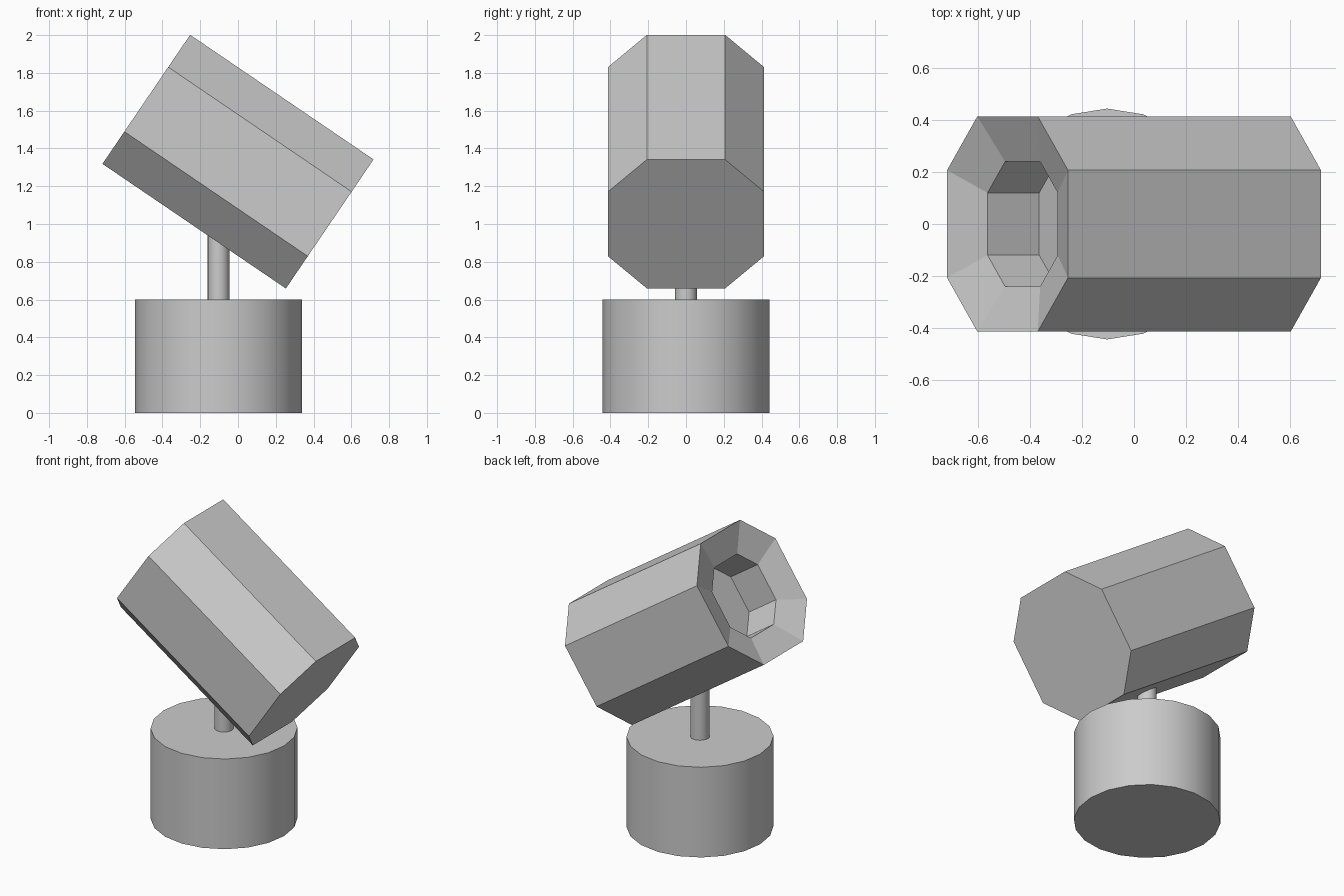
import bpy, bmesh, math
from mathutils import Matrix

if "Cube" in bpy.data.objects:
    bpy.data.objects.remove(bpy.data.objects["Cube"])


def add_object(name, bm):
    bmesh.ops.recalc_face_normals(bm, faces=bm.faces[:])
    mesh = bpy.data.meshes.new(name)
    bm.to_mesh(mesh)
    bm.free()
    obj = bpy.data.objects.new(name, mesh)
    bpy.context.collection.objects.link(obj)
    return obj


def cylinder(name, radius, z0, z1, x):
    bpy.ops.mesh.primitive_cylinder_add(vertices=20, radius=radius, depth=z1 - z0,
                                        location=(x, 0, (z0 + z1) / 2))
    obj = bpy.context.object
    obj.name = name
    bpy.ops.object.shade_smooth_by_angle(angle=math.radians(30))
    return obj


# Base drum and the thin post above it
POST_X = -0.103
cylinder("base", 0.443, 0.0, 0.6, POST_X)
cylinder("post", 0.058, 0.59, 1.0, POST_X)

# Tilted head: octagonal rings from the closed end, over the rim, into the recess
HALF = 0.413
HALF_LEN = 0.587
octagon = [(1, 0.5), (0.5, 1), (-0.5, 1), (-1, 0.5),
           (-1, -0.5), (-0.5, -1), (0.5, -1), (1, -0.5)]
stations = [(HALF_LEN, 1.0),                  # closed end
            (-HALF_LEN, 1.0),                 # open rim
            (-HALF_LEN + 0.07, 0.58),         # end of the sloped funnel
            (-HALF_LEN + 0.31, 0.58)]         # floor of the hole

bm = bmesh.new()
rings = [[bm.verts.new((x, y * HALF * s, z * HALF * s)) for y, z in octagon]
         for x, s in stations]
for a, b in zip(rings, rings[1:]):
    for i in range(8):
        j = (i + 1) % 8
        bm.faces.new((a[i], a[j], b[j], b[i]))
bm.faces.new(rings[0])
bm.faces.new(rings[-1])
tilt = Matrix.Translation((0, 0, 1.33)) @ Matrix.Rotation(math.radians(34.2), 4, 'Y')
bm.transform(tilt)
add_object("octagonal_head", bm)
